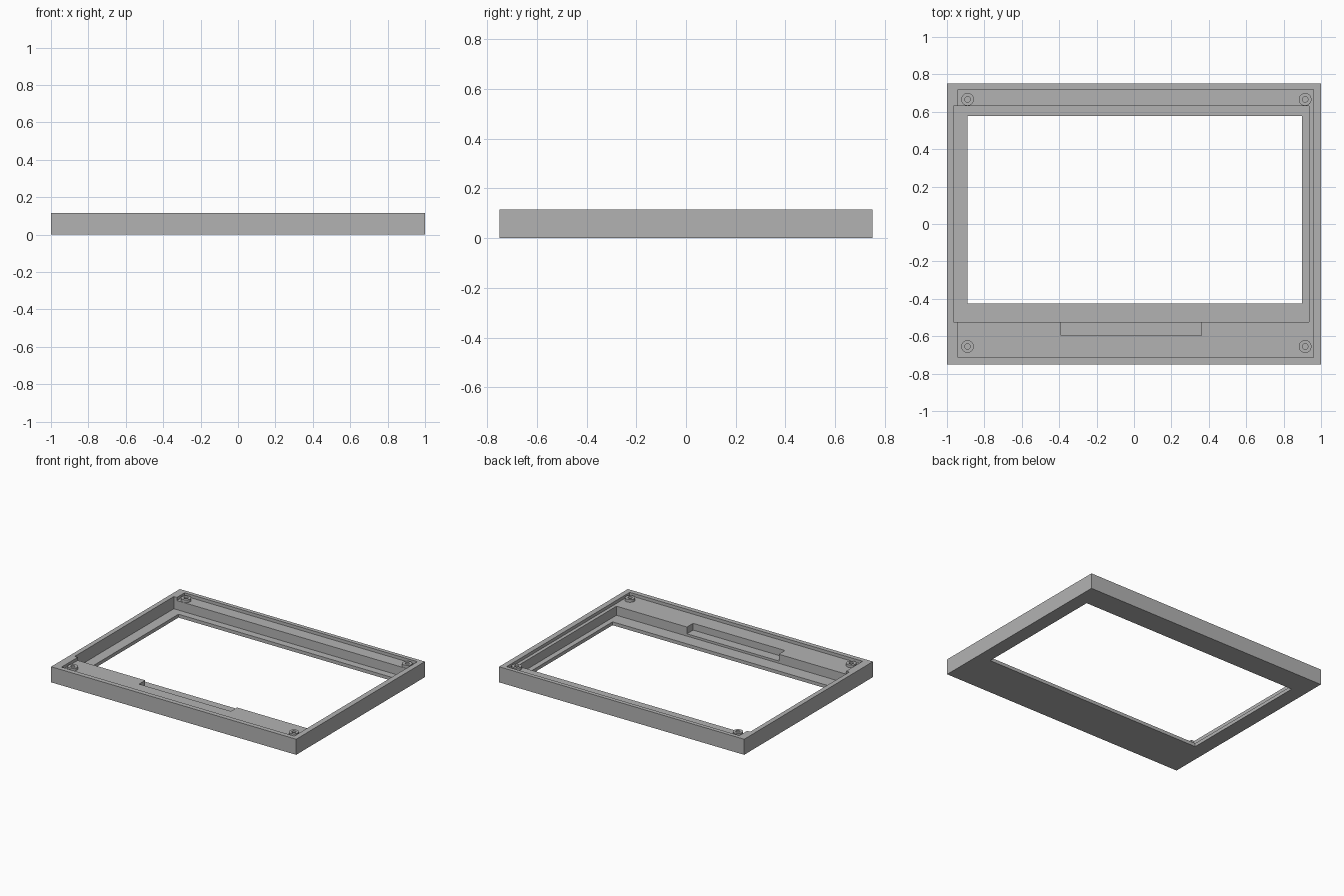
import bpy
import math

default = bpy.data.objects.get("Cube")
if default:
    bpy.data.objects.remove(default, do_unlink=True)

grey = bpy.data.materials.new("plain grey")
grey.use_nodes = True
colour = (0.45, 0.45, 0.45, 1)
grey.diffuse_color = colour
grey.node_tree.nodes["Principled BSDF"].inputs["Base Color"].default_value = colour

HEIGHT = 0.115
ABOVE = 0.2      # cutters reach past the top
FLOOR = 0.025    # display seat
LEDGE = 0.092    # shallow recess
NOTCH = 0.042    # cable notch


def box(name, x0, x1, y0, y1, z0, z1):
    bpy.ops.mesh.primitive_cube_add(
        size=1, location=((x0 + x1) / 2, (y0 + y1) / 2, (z0 + z1) / 2))
    ob = bpy.context.object
    ob.name = name
    ob.scale = (x1 - x0, y1 - y0, z1 - z0)
    bpy.ops.object.transform_apply(location=True, rotation=False, scale=True)
    ob.data.materials.append(grey)
    return ob


def cylinder(name, x, y, radius, z0, z1):
    bpy.ops.mesh.primitive_cylinder_add(
        vertices=32, radius=radius, depth=z1 - z0, location=(x, y, (z0 + z1) / 2))
    ob = bpy.context.object
    ob.name = name
    ob.data.materials.append(grey)
    return ob


def combine(target, tool, operation):
    mod = target.modifiers.new(tool.name, 'BOOLEAN')
    mod.operation = operation
    mod.solver = 'EXACT'
    mod.object = tool
    bpy.ops.object.select_all(action='DESELECT')
    bpy.context.view_layer.objects.active = target
    target.select_set(True)
    bpy.ops.object.modifier_apply(modifier=mod.name)
    bpy.data.objects.remove(tool, do_unlink=True)


# Solid slab, then the shallow recess, display seat, cable notch and window
frame = box("bezel_frame", -1, 1, -0.75, 0.75, 0, HEIGHT)
cuts = [
    box("shallow_recess", -0.94, 0.96, -0.715, 0.72, LEDGE, ABOVE),
    box("display_seat", -0.965, 0.935, -0.525, 0.63, FLOOR, ABOVE),
    box("cable_notch", -0.39, 0.36, -0.597, -0.5, NOTCH, ABOVE),
    box("window", -0.89, 0.897, -0.425, 0.577, -ABOVE, ABOVE),
]
for cut in cuts:
    combine(frame, cut, 'DIFFERENCE')

# Screw posts with blind holes in the four corners
for x in (-0.89, 0.915):
    for y in (-0.655, 0.666):
        combine(frame, cylinder("screw_post", x, y, 0.034, LEDGE - 0.02, 0.112), 'UNION')
        combine(frame, cylinder("screw_hole", x, y, 0.015, 0.05, ABOVE), 'DIFFERENCE')

bpy.ops.object.select_all(action='DESELECT')
frame.select_set(True)
bpy.context.view_layer.objects.active = frame
bpy.ops.object.shade_smooth_by_angle(angle=math.radians(30))
